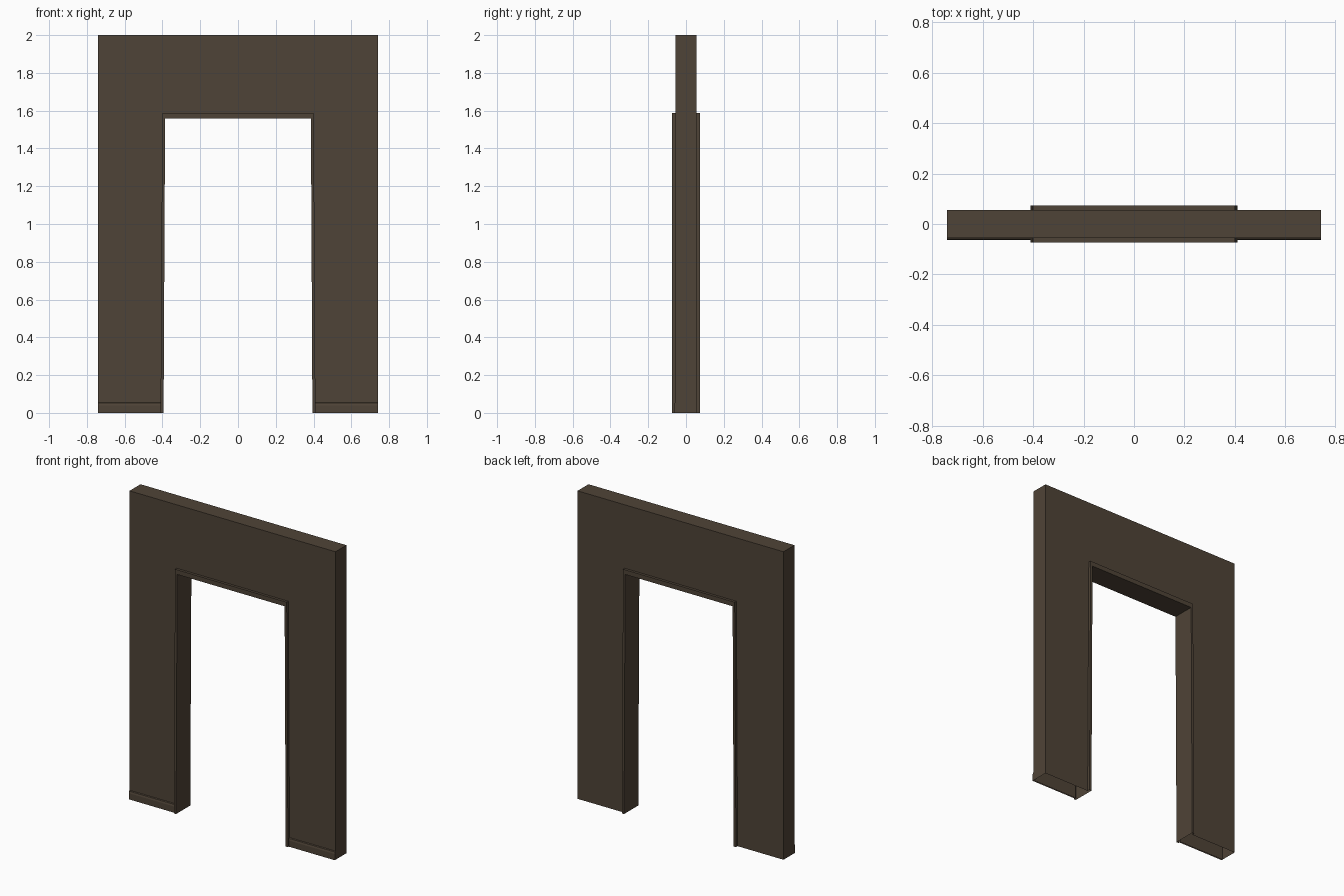
import bpy, bmesh

if "Cube" in bpy.data.objects:
    bpy.data.objects.remove(bpy.data.objects["Cube"])

mat = bpy.data.materials.new("dark brown")
mat.diffuse_color = (0.078, 0.057, 0.038, 1)
mat.use_nodes = True
mat.node_tree.nodes["Principled BSDF"].inputs["Base Color"].default_value = mat.diffuse_color

WALL_Y, FRAME_Y = 0.056, 0.073


def u_ring(bottom_x, top_x, top_z, y):
    """Upside-down U outline: left foot, two top corners, right foot."""
    return [(-bottom_x, y, 0), (-top_x, y, top_z), (top_x, y, top_z), (bottom_x, y, 0)]


def loft(name, rings, caps=False):
    """Join neighbouring outlines with quads, leaving the underside open."""
    bm = bmesh.new()
    rows = [[bm.verts.new(p) for p in r] for r in rings]
    for a, b in zip(rows, rows[1:]):
        for i in range(len(a) - 1):
            bm.faces.new((a[i], a[i + 1], b[i + 1], b[i]))
    if caps:
        bm.faces.new(rows[0][::-1])
        bm.faces.new(rows[-1])
    me = bpy.data.meshes.new(name)
    bm.to_mesh(me)
    bm.free()
    me.materials.append(mat)
    ob = bpy.data.objects.new(name, me)
    bpy.context.collection.objects.link(ob)
    return ob


# Wall: front face, outer sides and top, back face
hole = (0.410, 0.401, 1.588)
lining = (0.394, 0.386, 1.558)
outer = (0.74, 0.74, 2.0)
loft("wall", [u_ring(*hole, -WALL_Y), u_ring(*outer, -WALL_Y),
              u_ring(*outer, WALL_Y), u_ring(*hole, WALL_Y)])

# Door frame: slightly splayed lining with a lip on both sides of the wall
loft("door_frame", [u_ring(*hole, WALL_Y), u_ring(*hole, FRAME_Y),
                    u_ring(*lining, FRAME_Y), u_ring(*lining, -FRAME_Y),
                    u_ring(*hole, -FRAME_Y), u_ring(*hole, -WALL_Y)])

# Skirting boards on the front only
profile = [(-WALL_Y, 0), (-WALL_Y, 0.056), (-0.061, 0.052), (-0.064, 0.04), (-0.064, 0)]
for side, x0, x1 in (("left", -0.74, -0.41), ("right", 0.41, 0.74)):
    loft(side + "_skirting", [[(x, y, z) for y, z in profile] for x in (x1, x0)], caps=True)

# Make the skirting normals point outwards
for ob in bpy.data.objects:
    if ob.name.endswith("skirting"):
        bm = bmesh.new()
        bm.from_mesh(ob.data)
        bmesh.ops.recalc_face_normals(bm, faces=bm.faces)
        bm.to_mesh(ob.data)
        bm.free()
